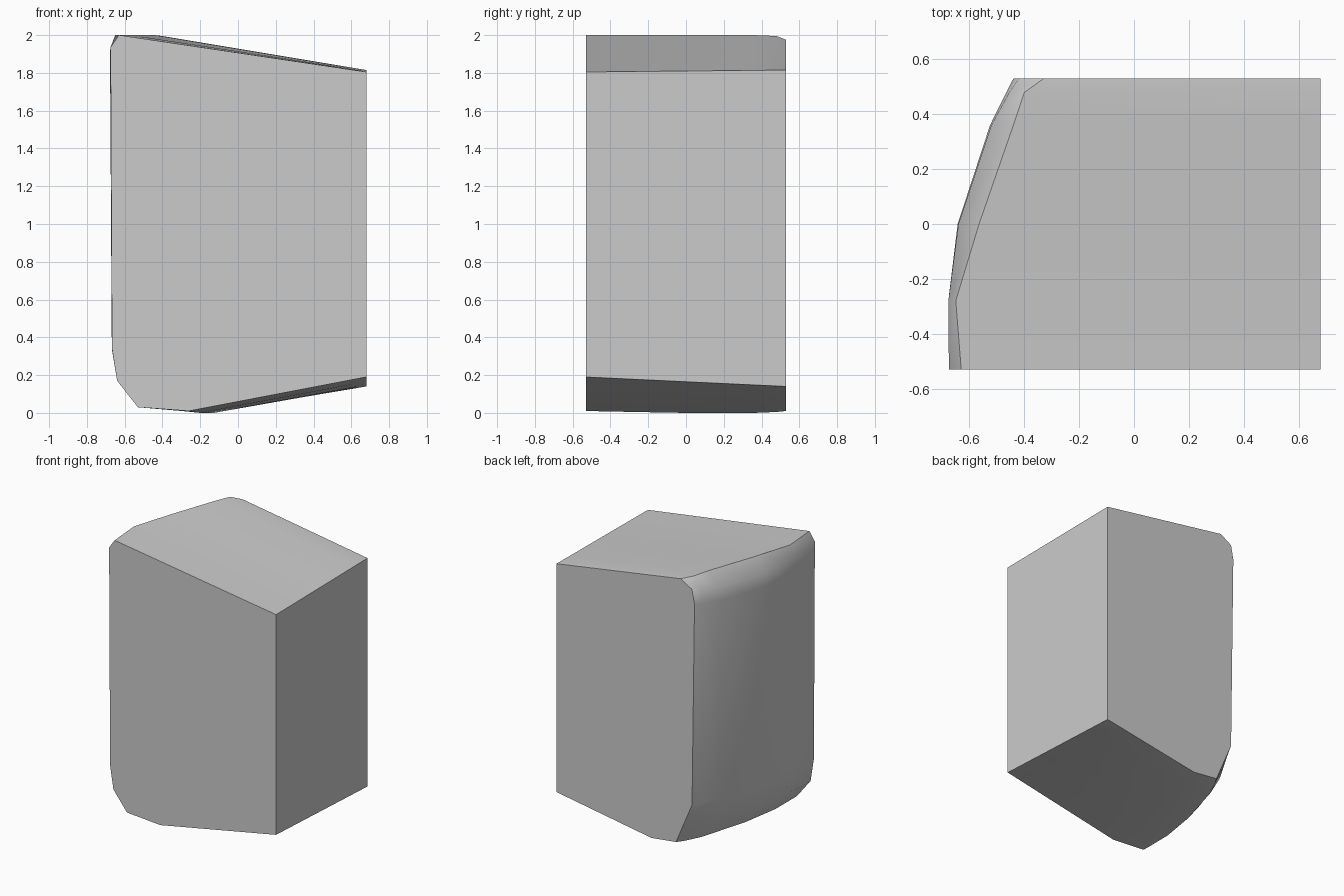
import bpy
import bmesh
import math

cube = bpy.data.objects.get("Cube")
if cube:
    bpy.data.objects.remove(cube, do_unlink=True)

# Light grey finish
grey = bpy.data.materials.new("light_grey")
grey.use_nodes = True
colour = (0.6, 0.6, 0.6, 1.0)
grey.diffuse_color = colour
bsdf = next(n for n in grey.node_tree.nodes if n.type == 'BSDF_PRINCIPLED')
bsdf.inputs["Base Color"].default_value = colour
bsdf.inputs["Roughness"].default_value = 0.6

# Cross-sections from front to back: depth, then x, z pairs of the curved side
# (belly, lower corner, lower bend, side foot, side head, bevel, top rim)
HALF_X, HALF_Y = 0.68, 0.53
sections = [
    (-0.53, [(-.26, .01), (-.53, .03), (-.64, .17), (-.667, .34),
             (-.674, 1.80), (-.675, 1.935), (-.63, 2.0)]),
    (-0.28, [(-.24, .005), (-.53, .03), (-.635, .17), (-.668, .34),
             (-.677, 1.80), (-.677, 1.92), (-.65, 2.0)]),
    (0.0, [(-.20, 0), (-.485, .03), (-.59, .17), (-.63, .34),
           (-.643, 1.80), (-.64, 1.89), (-.565, 2.0)]),
    (0.36, [(-.13, 0), (-.38, .03), (-.46, .17), (-.507, .34),
            (-.525, 1.80), (-.52, 1.90), (-.44, 2.0)]),
    (0.48, [(-.10, .005), (-.32, .03), (-.39, .18), (-.446, .34),
            (-.466, 1.81), (-.455, 1.91), (-.40, 1.995)]),
    (0.53, [(-.09, .01), (-.29, .033), (-.355, .187), (-.42, .34),
            (-.44, 1.815), (-.42, 1.92), (-.33, 1.975)]),
]

# Loft the sections into one closed shell
bm = bmesh.new()
rings = []
for y, side in sections:
    t = (y + HALF_Y) / (2 * HALF_Y)
    base = (HALF_X, 0.19 - 0.05 * t)
    head = (HALF_X, 1.805 + 0.01 * t)
    rings.append([bm.verts.new((x, y, z)) for x, z in [base, *side, head]])
for a, b in zip(rings, rings[1:]):
    for i in range(len(a)):
        j = (i + 1) % len(a)
        bm.faces.new((a[i], a[j], b[j], b[i]))
bm.faces.new(rings[0])
bm.faces.new(rings[-1])
bmesh.ops.recalc_face_normals(bm, faces=bm.faces)

mesh = bpy.data.meshes.new("rounded_block")
bm.to_mesh(mesh)
bm.free()
mesh.materials.append(grey)
block = bpy.data.objects.new("rounded_block", mesh)
bpy.context.collection.objects.link(block)

# Smooth the curved side, keep the flat faces crisp
bpy.ops.object.select_all(action='DESELECT')
block.select_set(True)
bpy.context.view_layer.objects.active = block
bpy.ops.object.shade_smooth_by_angle(angle=math.radians(45))
